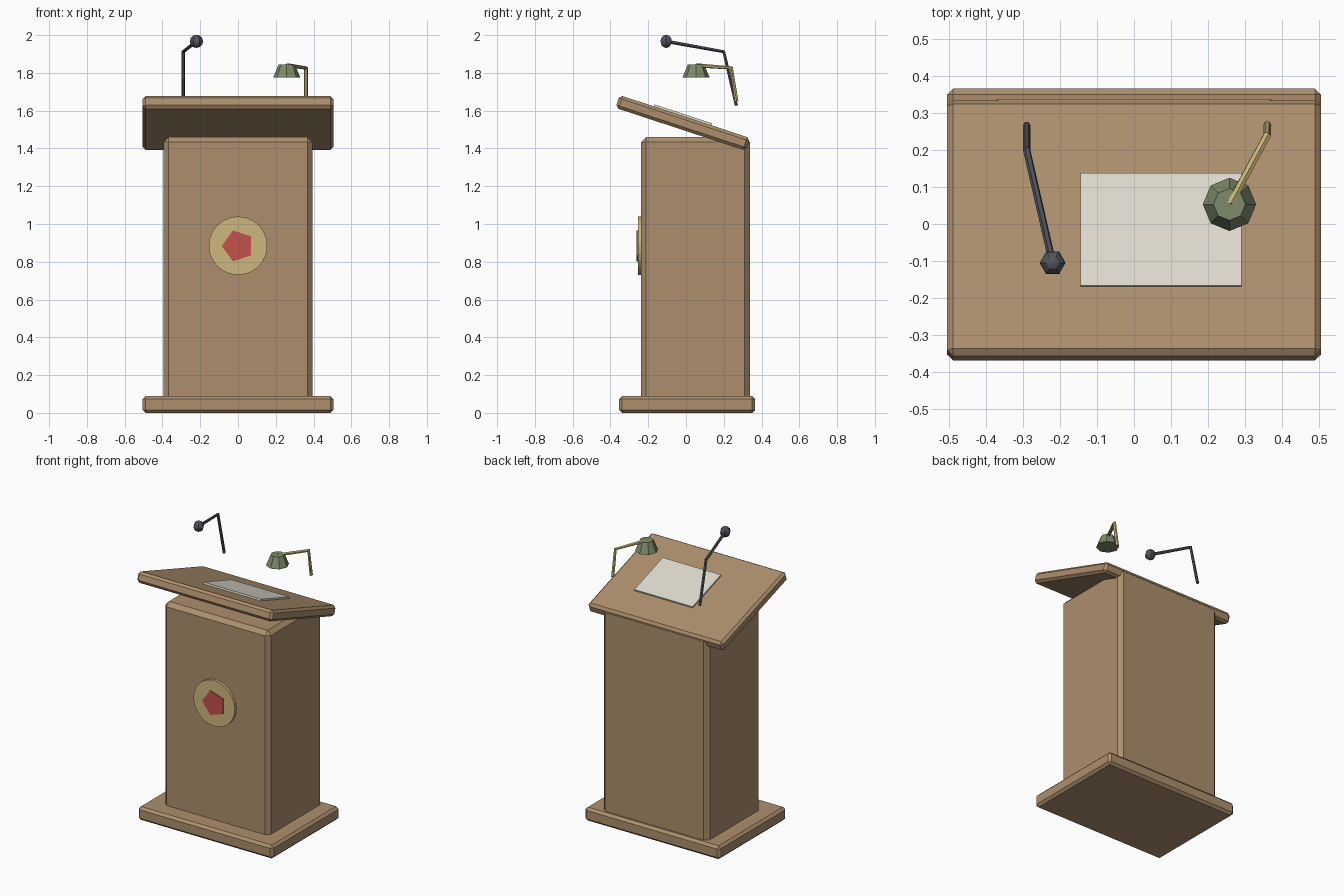
import bpy
import bmesh
from math import radians, pi
from mathutils import Matrix, Vector

default = bpy.data.objects.get("Cube")
if default:
    bpy.data.objects.remove(default, do_unlink=True)


def material(name, rgb):
    mat = bpy.data.materials.new(name)
    mat.use_nodes = True
    mat.diffuse_color = (*rgb, 1)
    mat.node_tree.nodes["Principled BSDF"].inputs["Base Color"].default_value = (*rgb, 1)
    return mat


wood = material("wood", (0.42, 0.275, 0.153))
gold = material("gold", (0.61, 0.48, 0.20))
red = material("red", (0.56, 0.085, 0.075))
green = material("sage green", (0.21, 0.26, 0.145))
dark = material("dark metal", (0.085, 0.09, 0.115))
white = material("paper white", (0.73, 0.70, 0.62))


def finish(name, bm, mat, matrix):
    bmesh.ops.recalc_face_normals(bm, faces=bm.faces)
    mesh = bpy.data.meshes.new(name)
    bm.to_mesh(mesh)
    bm.free()
    mesh.materials.append(mat)
    obj = bpy.data.objects.new(name, mesh)
    obj.matrix_world = matrix
    bpy.context.collection.objects.link(obj)
    return obj


def box(name, size, matrix, mat, bevel=0):
    bm = bmesh.new()
    bmesh.ops.create_cube(bm, size=1)
    bmesh.ops.scale(bm, vec=size, verts=bm.verts)
    if bevel:
        bmesh.ops.bevel(bm, geom=bm.edges[:], offset=bevel, segments=1,
                        affect='EDGES', profile=0.5)
    return finish(name, bm, mat, matrix)


def cone(name, sides, bottom, top, depth, matrix, mat, turn=0):
    bm = bmesh.new()
    bmesh.ops.create_cone(bm, cap_ends=True, segments=sides, radius1=bottom,
                          radius2=top, depth=depth,
                          matrix=Matrix.Rotation(turn, 4, 'Z'))
    return finish(name, bm, mat, matrix)


def tube(name, points, radius, mat):
    # Six-sided bent rod following the points
    curve = bpy.data.curves.new(name, 'CURVE')
    curve.dimensions = '3D'
    curve.bevel_depth = radius
    curve.bevel_resolution = 1
    curve.use_fill_caps = True
    spline = curve.splines.new('POLY')
    spline.points.add(len(points) - 1)
    for point, co in zip(spline.points, points):
        point.co = (*co, 1)
    spline.use_smooth = False
    curve.materials.append(mat)
    obj = bpy.data.objects.new(name, curve)
    bpy.context.collection.objects.link(obj)
    return obj


at = Matrix.Translation

# Wooden stand
box("base", (1.01, 0.72, 0.09), at((0, 0.006, 0.045)), wood, 0.016)
box("body", (0.79, 0.575, 1.40), at((0, 0.05, 0.76)), wood, 0.027)

# Sloping desk, high at the front, with a sheet of paper on it
desk = at((0, -0.017, 1.535)) @ Matrix.Rotation(radians(-18.2), 4, 'X')
box("desk_top", (1.01, 0.727, 0.071), desk, wood, 0.016)
box("paper", (0.435, 0.32, 0.012), desk @ at((0.0725, -0.012, 0.0405)), white)

# Round emblem on the front
facing_front = Matrix.Rotation(pi / 2, 4, 'X')
cone("emblem_disc", 24, 0.155, 0.155, 0.03, at((0, -0.24, 0.885)) @ facing_front, gold)
cone("emblem_pentagon", 5, 0.086, 0.086, 0.02, at((0, -0.251, 0.884)) @ facing_front,
     red, pi / 2)

# Microphone
ball = Vector((-0.22, -0.105, 1.967))
tube("microphone_arm", [(-0.29, 0.267, 1.627), (-0.29, 0.2, 1.912), ball], 0.01, dark)
bm = bmesh.new()
bmesh.ops.create_uvsphere(bm, u_segments=6, v_segments=6, radius=0.035,
                          matrix=Matrix.Rotation(pi / 6, 4, 'Z'))
finish("microphone_head", bm, dark, at(ball))

# Reading lamp
tube("lamp_arm", [(0.36, 0.268, 1.65), (0.36, 0.24, 1.826), (0.26, 0.055, 1.84)],
     0.011, gold)
cone("lamp_shade", 8, 0.072, 0.043, 0.07, at((0.258, 0.053, 1.81)), green)
